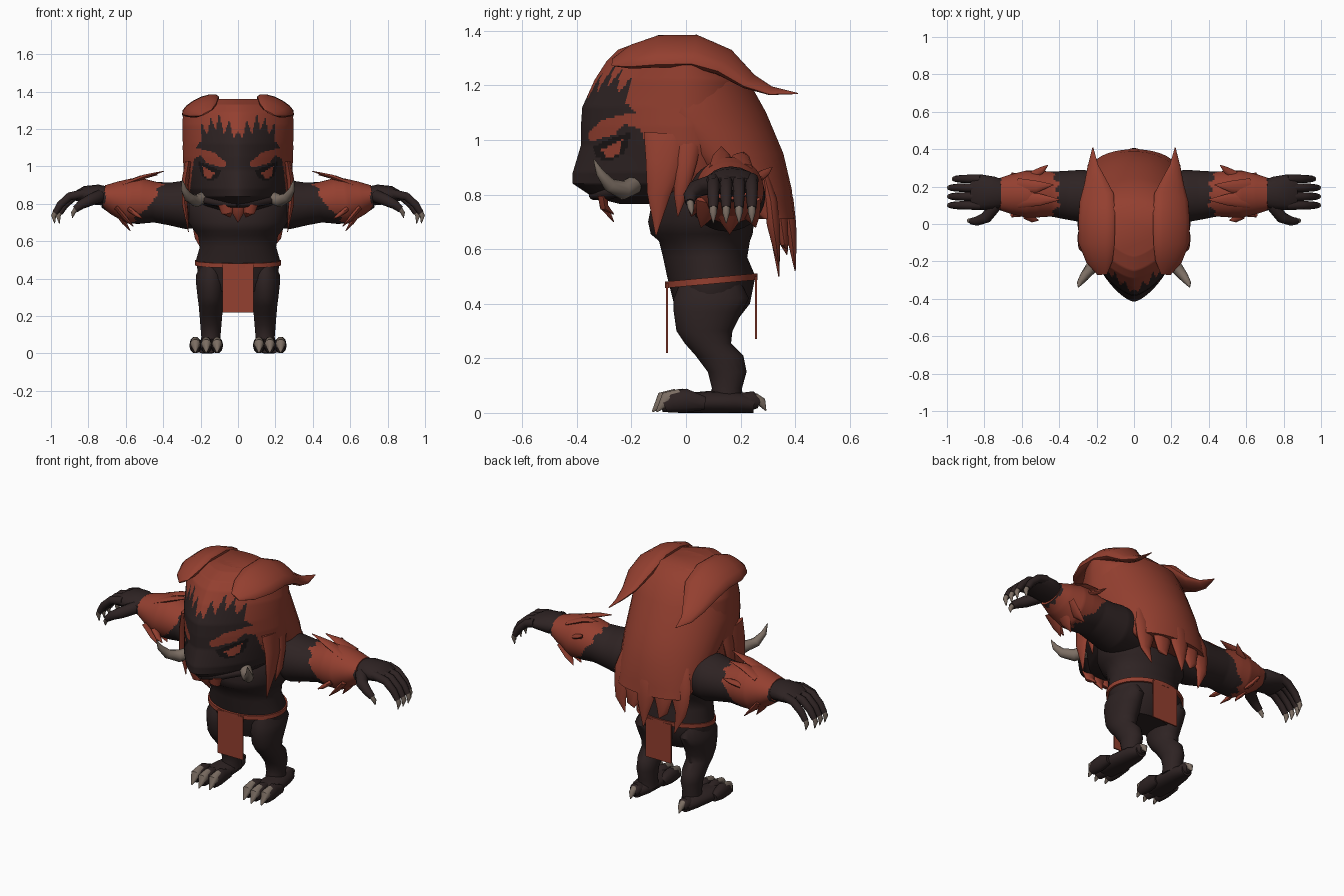
import bpy, bmesh, math
from mathutils import Vector

if "Cube" in bpy.data.objects:
    bpy.data.objects.remove(bpy.data.objects["Cube"])


def material(name, red, green, blue):
    mat = bpy.data.materials.new(name)
    mat.use_nodes = True
    colour = (red, green, blue, 1)
    mat.diffuse_color = colour
    mat.node_tree.nodes["Principled BSDF"].inputs["Base Color"].default_value = colour
    return mat


fur = material("dark fur", .027, .0165, .0165)
hair = material("rust hair", .295, .05, .029)
claw = material("horn", .2, .155, .125)
black = material("eye black", .01, .007, .007)


def build(name, rings, mats, rule=None, steps=1):
    """Skin a list of point rings, cap the ends, colour faces by rule."""
    dense = [rings[0]]
    for low, high in zip(rings, rings[1:]):
        for k in range(1, steps + 1):
            dense.append([a.lerp(b, k / steps) for a, b in zip(low, high)])
    bm = bmesh.new()
    loops = [[bm.verts.new((p.x, p.y, max(p.z, 0))) for p in ring] for ring in dense]
    for low, high in zip(loops, loops[1:]):
        for i in range(len(low)):
            j = (i + 1) % len(low)
            bm.faces.new((low[i], low[j], high[j], high[i]))
    bm.faces.new(loops[0])
    bm.faces.new(loops[-1])
    bmesh.ops.recalc_face_normals(bm, faces=bm.faces)
    if rule:
        for face in bm.faces:
            face.material_index = rule(face.calc_center_median())
    mesh = bpy.data.meshes.new(name)
    bm.to_mesh(mesh)
    bm.free()
    obj = bpy.data.objects.new(name, mesh)
    bpy.context.collection.objects.link(obj)
    for mat in mats:
        mesh.materials.append(mat)
    bpy.ops.object.select_all(action='DESELECT')
    obj.select_set(True)
    bpy.context.view_layer.objects.active = obj
    bpy.ops.object.shade_smooth_by_angle(angle=math.radians(45))


def stack(name, rows, mats, x=0, n=24, power=2, tilt=0, **options):
    """Horizontal rings; each row is height, middle y, front y, back y, half width."""
    rings = []
    for z, mid, front, back, half in rows:
        ring = []
        for i in range(n):
            angle = math.tau * (i + .5) / n
            c, s = math.cos(angle), math.sin(angle)
            e = 2 / power if s < 0 else 1
            dx = math.copysign(abs(c) ** e, c) * half
            dy = s * (back - mid) if s > 0 else abs(s) ** e * (front - mid)
            ring.append(Vector((x + dx, mid + dy, z + tilt * dy)))
        rings.append(ring)
    build(name, rings, mats, **options)


def sweep(name, path, radii, mats, wide=(1, 0, 0), side=1, n=10, **options):
    """Oval tube along a path; radii are (along wide, across) pairs."""
    points = [Vector((p[0] * side, p[1], p[2])) for p in path]
    rings = []
    for i, point in enumerate(points):
        t = (points[min(i + 1, len(points) - 1)] - points[max(i - 1, 0)]).normalized()
        u = Vector(wide)
        u = (u - t * u.dot(t)).normalized()
        v = t.cross(u)
        a, b = radii[i] if isinstance(radii[i], tuple) else (radii[i], radii[i])
        angles = [math.tau * k / n for k in range(n)]
        rings.append([point + u * a * math.cos(g) + v * b * math.sin(g) for g in angles])
    build(name, rings, mats, **options)


def inside(x, z, outline):
    hit = False
    for (ax, az), (bx, bz) in zip(outline, outline[1:] + outline[:1]):
        if (az > z) != (bz > z) and x < ax + (z - az) * (bx - ax) / (bz - az):
            hit = not hit
    return hit


# Head: dark face with a ragged hairline, brows and eyes
face_outline = [(-.01, .7), (.26, .7), (.255, .9), (.235, 1.04), (.2, 1.06), (.17, 1.02),
                (.075, .99), (.06, 1.02), (.13, 1.075), (.225, 1.1), (.195, 1.14), (.2, 1.24),
                (.165, 1.17), (.145, 1.26), (.12, 1.19), (.1, 1.29), (.075, 1.17),
                (.045, 1.25), (.025, 1.15), (-.01, 1.2)]
eye_outline = [(.09, .975), (.11, .94), (.15, .92), (.195, .95), (.215, 1.03), (.17, 1.01)]
iris_outline = [(.125, .965), (.145, .935), (.18, .945), (.19, 1)]


def face_rule(c):
    x = abs(c.x)
    if c.y > -.05:
        return 1
    if inside(x, c.z, iris_outline):
        return 1
    if inside(x, c.z, eye_outline):
        return 2
    return 0 if inside(x, c.z, face_outline) else 1


stack("head", [(.765, 0, -.24, .1, .12), (.79, 0, -.34, .15, .19), (.84, 0, -.415, .18, .25),
               (.88, 0, -.415, .2, .27), (.98, 0, -.385, .22, .29), (1.05, 0, -.385, .23, .295),
               (1.12, 0, -.38, .24, .295), (1.22, 0, -.335, .22, .298),
               (1.29, 0, -.29, .16, .293), (1.33, 0, -.25, .13, .25), (1.36, 0, -.17, .1, .19)],
      [fur, hair, black], n=240, power=1.5, rule=face_rule, steps=9)

# Mane flowing down the back, ending in long pointed locks
stack("mane", [(1.36, 0, -.1, .1, .19), (1.28, 0, -.15, .195, .28), (1.1, 0, -.14, .295, .298),
               (.95, .1, -.06, .358, .285), (.82, .21, .08, .388, .26),
               (.71, .3, .24, .4, .225)], [hair], n=32, steps=2)
for i in range(5):
    k = i - 2
    x = k * .095
    back = .375 - abs(k) * .03
    tip = .5 + .07 * (i % 2) + .01 * i
    sweep("mane_lock", [(x, back - .03, .88), (x, back - .005, .78), (x, back + .005, .69),
                        (x * 1.03, back + .015, .62), (x * .85, back + .025, tip)],
          [(.03, .015), (.06, .025), (.056, .025), (.035, .016), (.002, .002)], [hair])

for side, label in ((1, "left"), (-1, "right")):
    # Sloping crest swept back over each side of the head
    sweep(label + "_crest", [(.17, -.27, 1.285), (.185, -.2, 1.305), (.2, -.1, 1.325),
                             (.2, .03, 1.326), (.2, .14, 1.285), (.21, .23, 1.215),
                             (.22, .31, 1.18), (.22, .41, 1.17)],
          [(.03, .004), (.08, .03), (.108, .04), (.11, .042), (.1, .038),
           (.062, .022), (.032, .01), (.002, .002)],
          [hair], wide=(side, 0, -.5), side=side, n=14)
    # Locks hanging beside the cheeks and under the arm
    for y, top, low in ((-.1, .085, .65), (-.02, .05, .72)):
        sweep(label + "_cheek_lock", [(.265, y + .03, 1.02), (.282, y + .02, .92),
                                      (.285, y, .8), (.265, y - .01, low)],
              [(top, .02), (top * .8, .02), (top * .5, .016), (.002, .002)],
              [hair], wide=(0, 1, 0), side=side)
    # Tusk
    sweep(label + "_tusk", [(.18, -.19, .835), (.225, -.23, .815), (.265, -.28, .835),
                            (.29, -.315, .88), (.298, -.338, .93)],
          [.034, .034, .026, .016, .002], [claw], side=side)
    # Lower lip fold
    sweep(label + "_lip", [(0, -.34, .8), (.09, -.285, .805), (.18, -.21, .82)],
          [.02, .024, .02], [fur], wide=(0, 0, 1), side=side)

# Beard
for x in (-.07, 0, .07):
    sweep("beard_lock", [(x * .9, -.305, .8), (x * .8, -.3, .755),
                         (x * .6, -.265, .7 + abs(x) * .4)],
          [(.045, .02), (.034, .016), (.002, .002)], [hair])

# Torso with a chest ledge, belt and cloths
stack("torso", [(.33, .09, -.02, .18, .15), (.4, .09, -.045, .235, .212),
                (.5, .09, -.07, .255, .225), (.57, .08, -.085, .225, .205),
                (.63, .07, -.1, .235, .215), (.655, .07, -.13, .245, .235),
                (.7, .07, -.14, .25, .265), (.8, .08, -.12, .27, .28),
                (.9, .1, -.07, .27, .26), (.98, .1, -.02, .22, .18)], [fur], n=32)
stack("belt", [(z, .09, -.077, .262, .232) for z in (.472, .496)], [hair], n=32, tilt=.09)
for name, y, low, high in (("front_cloth", -.07, .22, .475), ("back_cloth", .256, .27, .5)):
    corners = [(-.083, -.004), (.083, -.004), (.083, .004), (-.083, .004)]
    build(name, [[Vector((x, y + d, z)) for x, d in corners] for z in (low, high)], [hair])


def arm_rule(c):
    ragged = .015 * math.sin(c.y * 110)
    start = .41 + .8 * max(0, .89 - c.z) + ragged
    return int(start < abs(c.x) < .715 - ragged * .5)


# Forearm tufts: start, middle, end, width
tufts = (((.62, .13, .9), (.5, .13, .945), (.395, .13, .975), .045),
         ((.62, .2, .9), (.52, .2, .94), (.43, .21, .955), .045),
         ((.66, .16, .77), (.61, .16, .7), (.575, .16, .655), .05),
         ((.65, .08, .78), (.6, .07, .72), (.56, .055, .68), .045),
         ((.65, .23, .78), (.6, .24, .72), (.56, .255, .68), .045),
         ((.54, .26, .86), (.49, .29, .88), (.46, .315, .9), .025),
         ((.58, .05, .77), (.54, .025, .74), (.51, .02, .72), .025))

for side, label in ((1, "left"), (-1, "right")):
    # Arm with a furry forearm
    sweep(label + "_arm", [(.15, .15, .8), (.28, .15, .795), (.36, .155, .8), (.44, .16, .808),
                           (.52, .16, .815), (.58, .16, .815), (.66, .16, .83), (.72, .16, .84)],
          [(.12, .12), (.14, .13), (.13, .115), (.12, .108), (.125, .122), (.125, .122),
           (.105, .09), (.085, .06)], [fur, hair], wide=(0, 1, 0), side=side, n=64,
          rule=arm_rule, steps=8)
    for start, middle, end, width in tufts:
        sweep(label + "_forearm_tuft", [start, middle, end],
              [(width, .014), (width * .7, .012), (.002, .002)],
              [hair], wide=(0, 1, 0), side=side)
    # Hand, fingers and claws
    sweep(label + "_hand", [(.69, .16, .84), (.75, .165, .848), (.82, .17, .85), (.87, .17, .84)],
          [(.07, .05), (.088, .055), (.095, .045), (.085, .025)], [fur], wide=(0, 1, 0),
          side=side, n=16)
    for k in range(4):
        y = .1 + k * .047
        reach = -.025 if k == 3 else 0
        sweep(label + "_finger", [(.82, y, .855), (.9 + reach, y, .84), (.95 + reach, y, .795),
                                  (.978 + reach, y, .75)],
              [.025, .023, .021, .017], [fur], wide=(0, 1, 0), side=side)
        sweep(label + "_finger_claw", [(.972 + reach, y, .765), (.986 + reach, y, .735),
                                       (.98 + reach, y, .695)],
              [.014, .014, .002], [claw], wide=(0, 1, 0), side=side)
    sweep(label + "_thumb", [(.74, .1, .84), (.79, .035, .82), (.84, .015, .795), (.87, .015, .77)],
          [.035, .032, .025, .018], [fur], wide=(0, 0, 1), side=side)
    sweep(label + "_thumb_claw", [(.865, .015, .775), (.882, .018, .75), (.885, .022, .725)],
          [.014, .012, .002], [claw], wide=(0, 1, 0), side=side)

    # Leg with a backward hock
    stack(label + "_leg", [(.48, .09, -.02, .2, .05), (.42, .09, -.045, .23, .08),
                           (.37, .08, -.045, .205, .08), (.3, .07, -.035, .17, .072),
                           (.255, .08, -.005, .165, .066),
                           (.21, .12, .035, .21, .062), (.15, .15, .08, .222, .057),
                           (.09, .15, .095, .205, .052), (.04, .15, .08, .21, .055)],
          [fur], x=.145 * side, n=18)
    # Foot, toes and claws
    sweep(label + "_foot", [(.16, .25, .03), (.16, .18, .038), (.165, .08, .038), (.17, -.03, .035)],
          [(.035, .03), (.06, .04), (.07, .042), (.08, .035)], [fur], side=side, n=16)
    for k, x in enumerate((.112, .17, .228)):
        y = -.015 if k == 1 else 0
        sweep(label + "_toe", [(x, y + .07, .035), (x, y, .045), (x, y - .05, .04),
                               (x, y - .08, .028)],
              [.025, (.032, .046), (.032, .041), (.022, .028)], [fur], side=side)
        sweep(label + "_toe_claw", [(x, y - .02, .07), (x, y - .07, .052), (x, y - .108, .004)],
              [.02, .028, .003], [claw], side=side)
    sweep(label + "_heel_toe", [(.16, .2, .04), (.16, .245, .045), (.16, .27, .035)],
          [.035, .036, .02], [fur], side=side)
    sweep(label + "_heel_claw", [(.16, .25, .055), (.16, .277, .04), (.16, .293, .008)],
          [.02, .018, .002], [claw], side=side)
